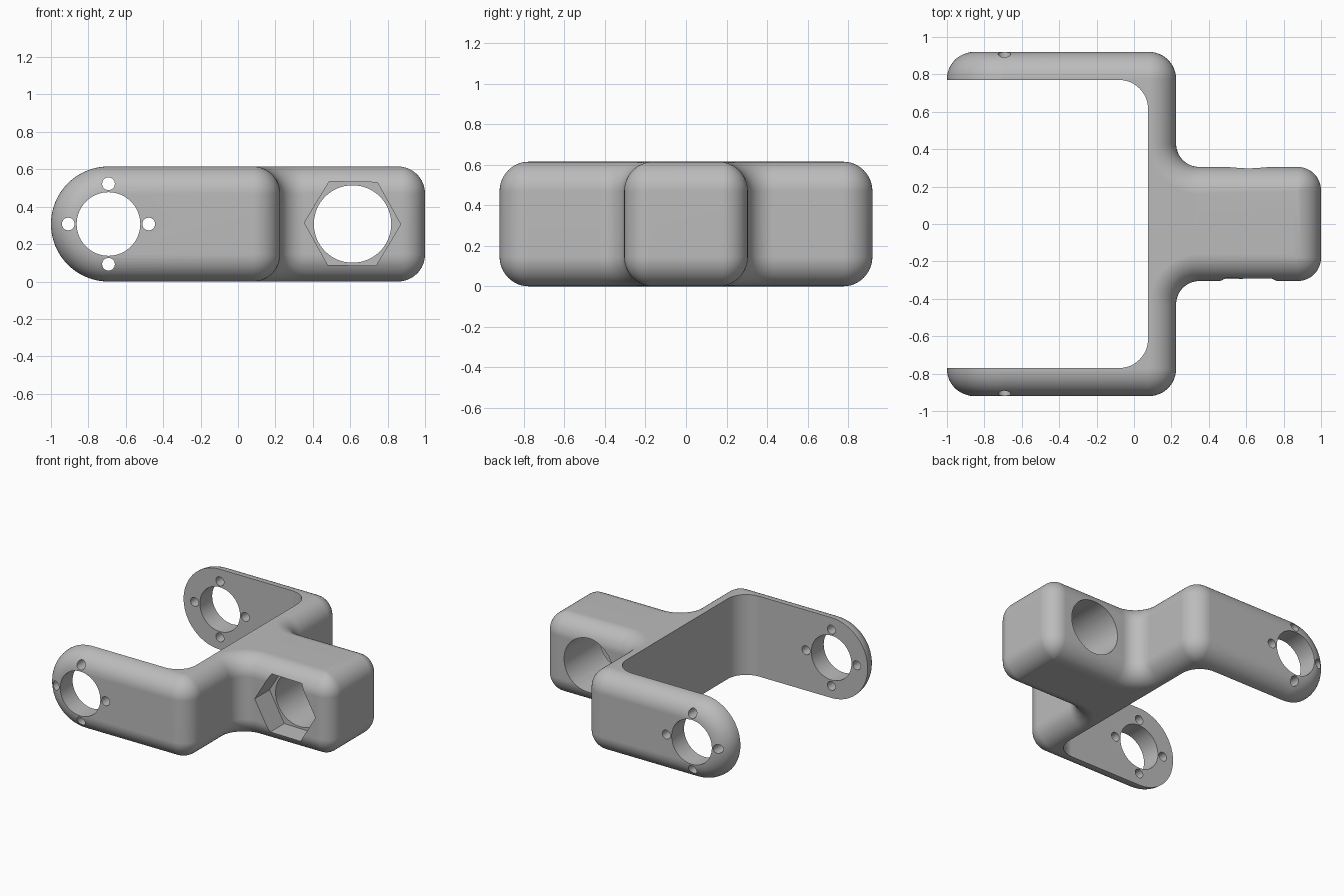
import bpy, bmesh
from math import sin, cos, pi, radians
from mathutils import Matrix, Vector

cube = bpy.data.objects.get("Cube")
if cube:
    bpy.data.objects.remove(cube, do_unlink=True)

HALF_H = 0.3075      # half of the bracket height
ROUND = 0.145        # fillet along the outer edges
ARM_X = -0.6925      # axis of the arm ends
ARM_OUT, ARM_IN = 0.92, 0.77
STEPS = 12

grey = bpy.data.materials.new("light_grey")
grey.use_nodes = True
colour = (0.5, 0.5, 0.5, 1)
grey.diffuse_color = colour
grey.node_tree.nodes["Principled BSDF"].inputs["Base Color"].default_value = colour


def arc(cx, cy, r, a0, a1):
    angles = [radians(a0 + (a1 - a0) * i / STEPS) for i in range(STEPS + 1)]
    return [(cx + r * cos(a), cy + r * sin(a)) for a in angles]


def outer_corner(x, y, r, inset):
    c = max(r, inset)
    return arc(x - c, y - c, max(r - inset, 0), 0, 90)


def outline(inset):
    """Plan outline of stem and fork, with the outer edge moved inwards."""
    stem = outer_corner(1, 0.305, 0.125, inset)
    neck = arc(0.35, 0.43, 0.125 + inset, 270, 180)
    shoulder = outer_corner(0.225, ARM_OUT, ROUND, inset)
    end = [(ARM_X, ARM_OUT - inset), (ARM_X, ARM_IN)]
    crotch = arc(-0.08, 0.615, 0.155, 90, 0)
    half = stem + neck + shoulder + end + crotch
    gap = len(stem + neck + shoulder)
    return half + [(x, -y) for x, y in reversed(half)], gap


# Fork and stem: stacked outlines with a rounded rim
bm = bmesh.new()
turns = [pi / 2 * i / STEPS for i in range(STEPS + 1)]
rim = [(ROUND * (1 - cos(t)), ROUND * (1 - sin(t))) for t in turns]
levels = rim + [(2 * HALF_H - z, d) for z, d in reversed(rim)]
rings = []
for z, inset in levels:
    points, gap = outline(inset)
    rings.append([bm.verts.new((x, y, z)) for x, y in points])
count = len(rings[0])
open_ends = {gap, count - 2 - gap}
for low, high in zip(rings, rings[1:]):
    for i in range(count):
        if i not in open_ends:
            j = (i + 1) % count
            bm.faces.new((low[i], low[j], high[j], high[i]))
bm.faces.new(rings[0])
bm.faces.new(rings[-1])

# Round arm ends: half turns of the same rim
profile = [(ARM_IN, HALF_H)]
profile += [(ARM_OUT - d, HALF_H - z) for z, d in rim]
for side in (1, -1):
    rows = []
    for k in range(41):
        a = pi / 2 + pi * k / 40
        rows.append([bm.verts.new((ARM_X + r * cos(a), side * y, HALF_H + r * sin(a)))
                     for y, r in profile])
    for a, b in zip(rows, rows[1:]):
        for i in range(len(profile) - 1):
            bm.faces.new((a[i], a[i + 1], b[i + 1], b[i]))
bmesh.ops.remove_doubles(bm, verts=bm.verts, dist=1e-4)
bmesh.ops.holes_fill(bm, edges=[e for e in bm.edges if e.is_boundary], sides=0)
bmesh.ops.recalc_face_normals(bm, faces=bm.faces)
mesh = bpy.data.meshes.new("fork_bracket")
bm.to_mesh(mesh)
bm.free()
bracket = bpy.data.objects.new("fork_bracket", mesh)
bpy.context.collection.objects.link(bracket)
mesh.materials.append(grey)


def cut(name, x, z, radius, y0, y1, sides, spin=0):
    """Cut a straight hole along y."""
    cutter_bm = bmesh.new()
    place = (Matrix.Translation(Vector((x, (y0 + y1) / 2, z)))
             @ Matrix.Rotation(pi / 2, 4, 'X') @ Matrix.Rotation(spin, 4, 'Z'))
    bmesh.ops.create_cone(cutter_bm, cap_ends=True, segments=sides, radius1=radius,
                          radius2=radius, depth=y1 - y0, matrix=place)
    cutter_mesh = bpy.data.meshes.new(name)
    cutter_bm.to_mesh(cutter_mesh)
    cutter_bm.free()
    cutter_mesh.materials.append(grey)
    cutter = bpy.data.objects.new(name, cutter_mesh)
    bpy.context.collection.objects.link(cutter)
    cutter.hide_render = True
    mod = bracket.modifiers.new(name, 'BOOLEAN')
    mod.operation = 'DIFFERENCE'
    mod.solver = 'EXACT'
    mod.object = cutter
    bpy.ops.object.modifier_apply(modifier=name)
    bpy.data.objects.remove(cutter, do_unlink=True)


bpy.ops.object.select_all(action='DESELECT')
bracket.select_set(True)
bpy.context.view_layer.objects.active = bracket

# Stem bore with a hexagonal nut pocket at the front
cut("stem_bore", 0.6125, HALF_H, 0.207, -1, 1, 64)
cut("nut_pocket", 0.6125, HALF_H + 0.002, 0.2575, -1, -0.125, 6, radians(89))

# Arm bores, each with four screw holes around it
cut("arm_bore", ARM_X, HALF_H, 0.17, -1.2, 1.2, 64)
for k in range(4):
    a = k * pi / 2
    cut("screw_hole", ARM_X + 0.215 * cos(a), HALF_H + 0.215 * sin(a),
        0.034, -1.2, 1.2, 24)

bpy.ops.object.shade_smooth_by_angle(angle=radians(30))
weighted = bracket.modifiers.new("even_shading", 'WEIGHTED_NORMAL')
weighted.keep_sharp = True
